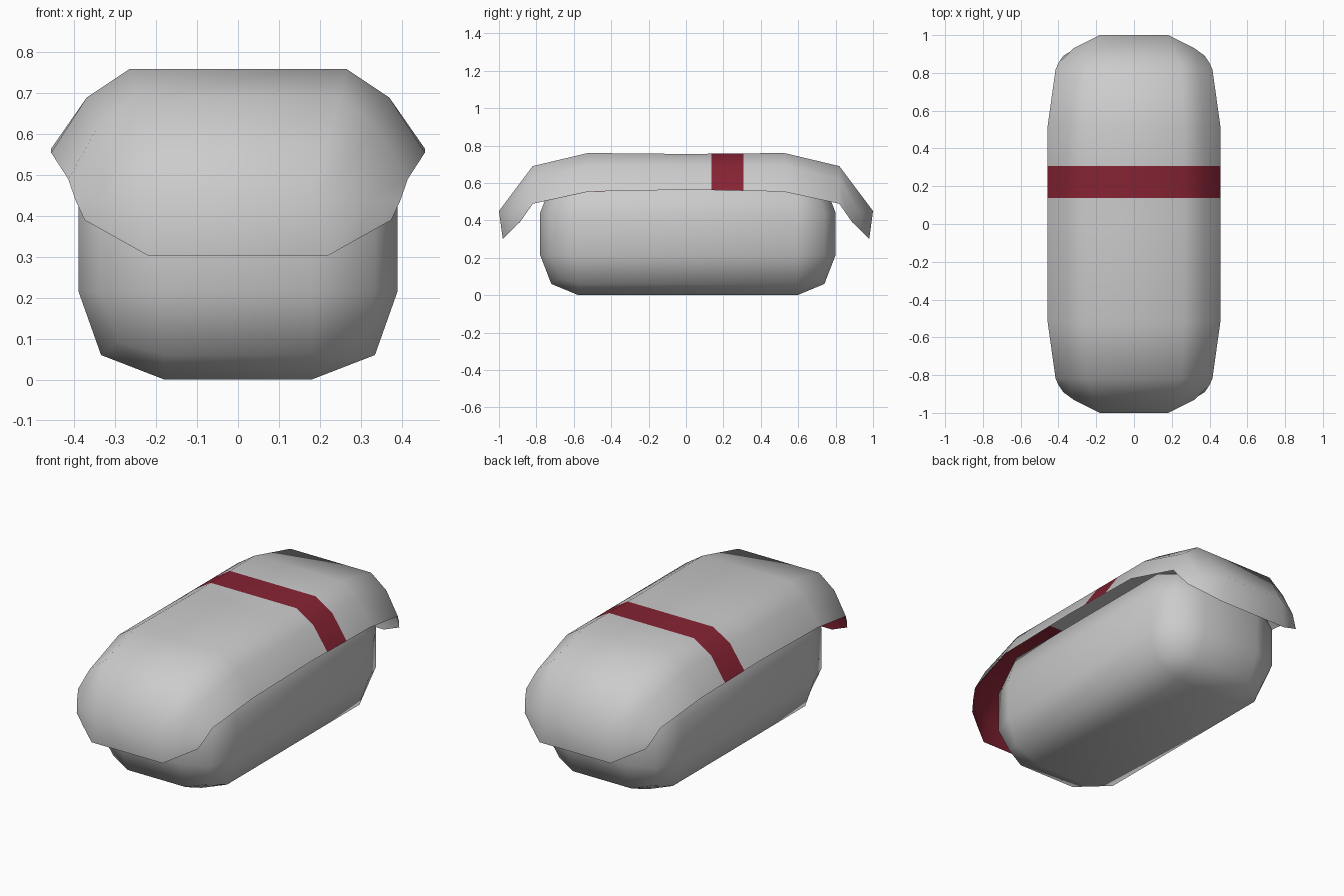
import bpy, bmesh
from mathutils import Vector

if "Cube" in bpy.data.objects:
    bpy.data.objects.remove(bpy.data.objects["Cube"])


def material(name, rgb):
    m = bpy.data.materials.new(name)
    m.diffuse_color = (*rgb, 1)
    m.use_nodes = True
    m.node_tree.nodes["Principled BSDF"].inputs["Base Color"].default_value = m.diffuse_color
    return m


GREY = material("pale grey", (0.6, 0.6, 0.6))
RED = material("dark red", (0.24, 0.017, 0.034))


def finish(bm, name, mats):
    me = bpy.data.meshes.new(name)
    for f in bm.faces:
        f.smooth = True
    bm.to_mesh(me)
    bm.free()
    for m in mats:
        me.materials.append(m)
    ob = bpy.data.objects.new(name, me)
    bpy.context.collection.objects.link(ob)
    return ob


# Rice block: a 3x3x3 box grid whose edges and corners are pulled in
def rice_block():
    outer = {1: (0.39, 0.79, 0.3275), 2: (0.335, 0.73, 0.2675), 3: (0.295, 0.69, 0.235)}
    inner = (0.18, 0.585, 0.1125)
    bm = bmesh.new()
    verts = {}

    def vert(idx):
        if idx not in verts:
            n = sum(i in (0, 3) for i in idx)
            p = [0, 0, 0]
            for a, i in enumerate(idx):
                size = outer[n][a] if i in (0, 3) else inner[a]
                p[a] = size if i > 1 else -size
            verts[idx] = bm.verts.new((p[0], p[1] + 0.01, p[2] + 0.3275))
        return verts[idx]

    for axis in range(3):
        for side in (0, 3):
            for u in range(3):
                for v in range(3):
                    quad = []
                    for du, dv in ((0, 0), (1, 0), (1, 1), (0, 1)):
                        c = [u + du, v + dv]
                        c.insert(axis, side)
                        quad.append(vert(tuple(c)))
                    bm.faces.new(quad)
    bmesh.ops.recalc_face_normals(bm, faces=bm.faces[:])
    return finish(bm, "rice_block", [GREY])


# Draped topping: one quarter as rows from the middle to the end, mirrored both ways
QUARTER = [
    [(0.265, 0.0, 0.755), (0.37, 0.0, 0.69), (0.457, 0.0, 0.565)],
    [(0.265, 0.525, 0.76), (0.37, 0.525, 0.69), (0.457, 0.52, 0.555)],
    [(0.25, 0.82, 0.69), (0.345, 0.82, 0.615), (0.415, 0.82, 0.49)],
    [(0.18, 1.0, 0.45), (0.32, 0.93, 0.44), (0.398, 0.855, 0.44)],
    [(0.22, 0.98, 0.303), (0.30, 0.935, 0.348), (0.375, 0.89, 0.39)],
]


def sheet(name, band, inside=False):
    bm = bmesh.new()
    grid = []
    for r in range(-4, 5):
        sy = -1 if r < 0 else 1
        row = QUARTER[abs(r)]
        pts = [(-x, sy * y, z) for x, y, z in reversed(row)] + [(x, sy * y, z) for x, y, z in row]
        grid.append([bm.verts.new(p) for p in pts])
    for a, b in zip(grid, grid[1:]):
        for i in range(5):
            bm.faces.new((a[i], a[i + 1], b[i + 1], b[i]))
    bm.normal_update()
    if inside:
        # inner layer sits just under the outer one
        moves = [(v, v.normal * (0.002 if v.is_boundary else 0.01)) for v in bm.verts]
        for v, d in moves:
            v.co -= d
        bmesh.ops.reverse_faces(bm, faces=bm.faces[:])
    # cut the coloured band
    for y in band:
        bmesh.ops.bisect_plane(bm, geom=bm.verts[:] + bm.edges[:] + bm.faces[:],
                               plane_co=Vector((0, y, 0)), plane_no=Vector((0, 1, 0)))
    for f in bm.faces:
        f.material_index = int(band[0] < f.calc_center_median().y < band[1])
    return finish(bm, name, [GREY, RED])


rice_block()
sheet("topping", (0.137, 0.307))
sheet("topping_underside", (-1.1, -0.4), inside=True)
